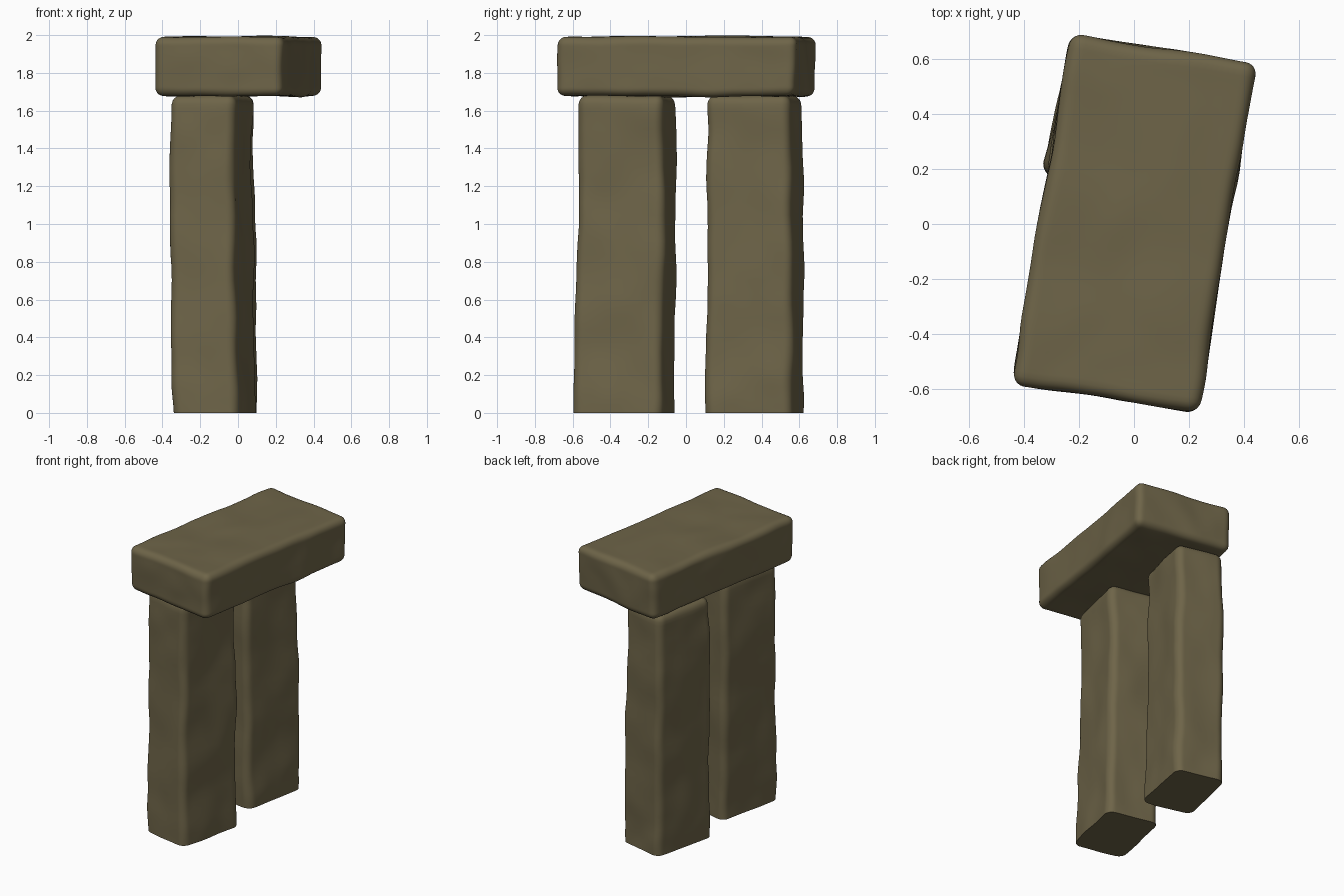
import bpy, bmesh, math
from mathutils import Vector, noise

if "Cube" in bpy.data.objects:
    bpy.data.objects.remove(bpy.data.objects["Cube"], do_unlink=True)

stone_mat = bpy.data.materials.new("olive_stone")
stone_mat.use_nodes = True
colour = (0.155, 0.128, 0.065, 1)
stone_mat.diffuse_color = colour
stone_mat.node_tree.nodes["Principled BSDF"].inputs["Base Color"].default_value = colour


def blend(values, t):
    """Smoothly interpolate evenly spaced values, t in 0..1."""
    x = min(max(t, 0), 1) * (len(values) - 1)
    i = min(int(x), len(values) - 2)
    f = x - i
    f = f * f * (3 - 2 * f)
    return values[i] * (1 - f) + values[i + 1] * f


def stone(name, size, centre, turn, radius, flat_base=False, lean_x=(0, 0), lean_y=(0, 0), grow=(1, 1)):
    """Weathered block: a rounded box with leaning sections and soft dents."""
    half = Vector(size) / 2
    bm = bmesh.new()
    bmesh.ops.create_cube(bm, size=2)
    bmesh.ops.subdivide_edges(bm, edges=bm.edges[:], cuts=37, use_grid_fill=True)
    low, high = -half + Vector((radius,) * 3), half - Vector((radius,) * 3)
    if flat_base:
        low.z = -half.z
    for v in bm.verts:
        # Crowd the grid towards the edges, then round them
        p = Vector([math.sin(c * math.pi / 2) * h for c, h in zip(v.co, half)])
        core = Vector([min(max(c, a), b) for c, a, b in zip(p, low, high)])
        d = p - core
        if d.length > radius:
            p = core + d.normalized() * radius
        t = (p.z + half.z) / size[2]
        scale = blend(grow, t)
        p.x *= scale
        p.y *= scale
        p.rotate(turn_matrix(turn))
        p += Vector((blend(lean_x, t), blend(lean_y, t), 0)) + Vector(centre)
        # Shallow weathering, with the standing base kept level
        dent = noise.noise_vector(p * 3.5) * 0.012 + noise.noise_vector(p * 7) * 0.004
        if flat_base:
            dent.z *= min(t, 1) * 0.3
        else:
            dent.z *= 0.7
        v.co = p + dent
    bmesh.ops.recalc_face_normals(bm, faces=bm.faces[:])
    mesh = bpy.data.meshes.new(name)
    bm.to_mesh(mesh)
    bm.free()
    mesh.materials.append(stone_mat)
    obj = bpy.data.objects.new(name, mesh)
    bpy.context.collection.objects.link(obj)
    bpy.ops.object.select_all(action="DESELECT")
    obj.select_set(True)
    bpy.context.view_layer.objects.active = obj
    bpy.ops.object.shade_smooth_by_angle(angle=math.radians(50))


def turn_matrix(degrees):
    from mathutils import Matrix
    return Matrix.Rotation(math.radians(degrees), 3, "Z")


# Two upright stones
stone("front_upright", (0.36, 0.48, 1.68), (-0.135, -0.32, 0.84), -13, 0.05, True,
      lean_x=(0.012, 0.0, -0.003, -0.014, 0.0), lean_y=(-0.01, -0.004, 0.008, 0.01, 0.008),
      grow=(1.01, 0.99, 0.97))
stone("back_upright", (0.34, 0.47, 1.68), (-0.115, 0.365, 0.84), -13, 0.05, True,
      lean_x=(0.008, 0.004, 0.0, -0.008, 0.0), lean_y=(0.0, 0.0, 0.004, 0.0, -0.004),
      grow=(1.01, 0.99, 0.97))

# Stone laid across the top
stone("lintel", (0.685, 1.285, 0.315), (0, 0, 1.834), -9.5, 0.045)
